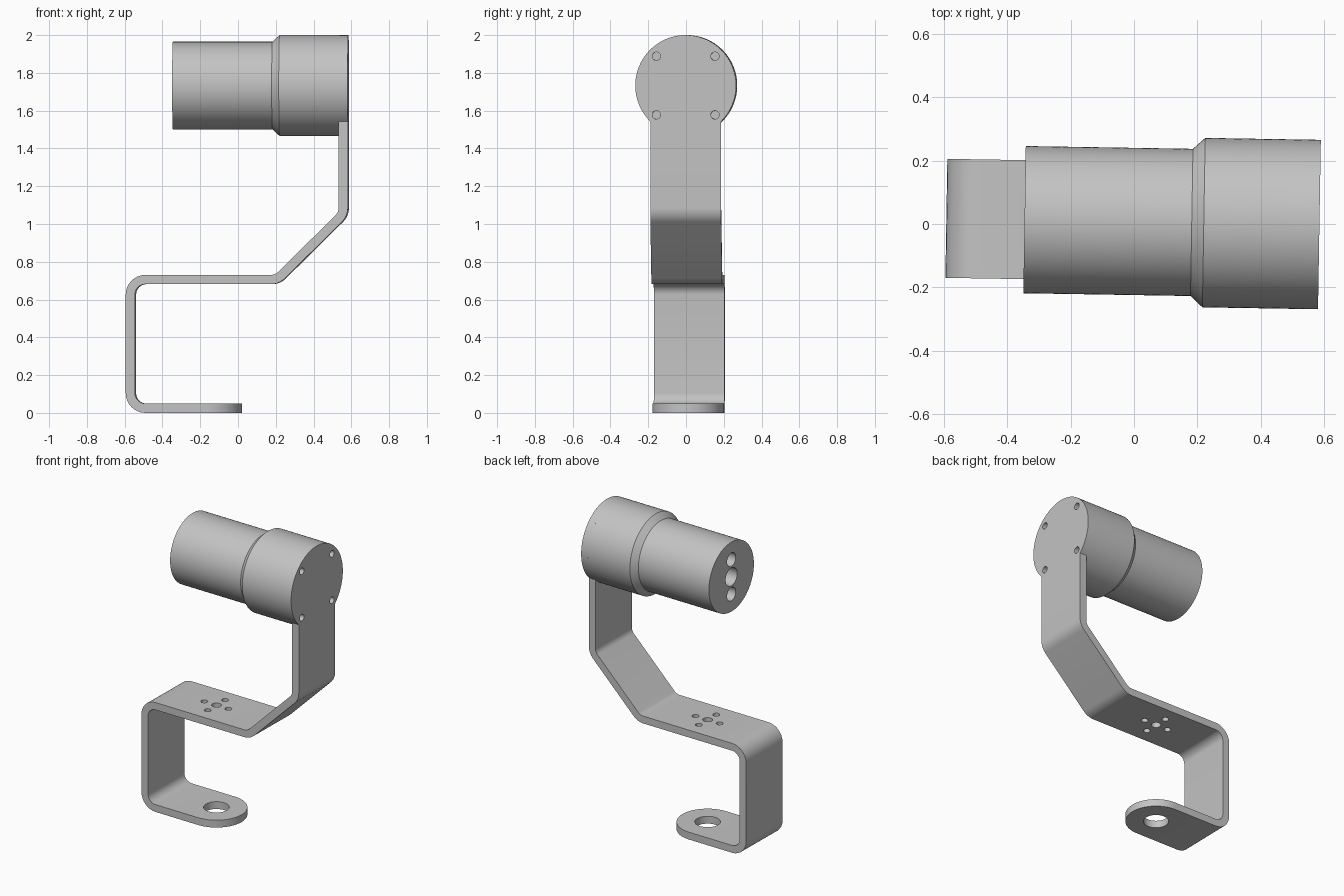
import bpy, bmesh, math
from mathutils import Vector, Matrix

cube = bpy.data.objects.get("Cube")
if cube:
    bpy.data.objects.remove(cube, do_unlink=True)

grey = bpy.data.materials.new("plain grey")
grey.use_nodes = True
grey.diffuse_color = (0.55, 0.55, 0.55, 1)
grey.node_tree.nodes["Principled BSDF"].inputs["Base Color"].default_value = grey.diffuse_color

HALF_T = 0.0245       # half strip thickness
HALF_W = 0.1875       # half strip width
TAB_X = -0.167        # centre of the rounded tab
PLATE_X, PLATE_Z, PLATE_R = 0.56, 1.733, 0.267
BEND = 0.08


def make_object(name, bm):
    bmesh.ops.recalc_face_normals(bm, faces=bm.faces)
    mesh = bpy.data.meshes.new(name)
    bm.to_mesh(mesh)
    bm.free()
    mesh.materials.append(grey)
    obj = bpy.data.objects.new(name, mesh)
    bpy.context.collection.objects.link(obj)
    return obj


def drill(obj, holes):
    """Cut cylinders given as (centre, axis, radius, length)."""
    bm = bmesh.new()
    for centre, axis, radius, length in holes:
        turn = Vector((0, 0, 1)).rotation_difference(Vector(axis)).to_matrix().to_4x4()
        bmesh.ops.create_cone(bm, cap_ends=True, segments=32, radius1=radius, radius2=radius,
                              depth=length, matrix=Matrix.Translation(centre) @ turn)
    cutter = make_object("hole_cutter", bm)
    cutter.hide_render = True
    mod = obj.modifiers.new("holes", 'BOOLEAN')
    mod.operation, mod.solver, mod.object = 'DIFFERENCE', 'EXACT', cutter
    bpy.context.view_layer.objects.active = obj
    bpy.ops.object.modifier_apply(modifier=mod.name)
    bpy.data.objects.remove(cutter, do_unlink=True)


def finish(obj):
    bpy.ops.object.select_all(action='DESELECT')
    obj.select_set(True)
    bpy.context.view_layer.objects.active = obj
    bpy.ops.object.shade_smooth_by_angle(angle=math.radians(30))
    obj.rotation_euler.z = math.radians(-0.95)
    obj.location.y = 0.008


def left_of(d):
    return Vector((-d.y, d.x))


def bend(a, corner, b, steps=8):
    """Positions and directions round one filleted corner, in x and z."""
    turn = math.atan2(a.x * b.y - a.y * b.x, a.dot(b))
    side = math.copysign(BEND, turn)
    centre = corner - a * BEND * math.tan(abs(turn) / 2) + left_of(a) * side
    for k in range(steps + 1):
        d = Matrix.Rotation(turn * k / steps, 2) @ a
        yield centre - left_of(d) * side, d


# Bent strip: stations of (position, direction, half width)
path = [Vector(p) for p in ((TAB_X, HALF_T), (-0.567, HALF_T), (-0.567, 0.706),
                            (0.21, 0.706), (PLATE_X, 1.052), (PLATE_X, PLATE_Z))]
stations = []
for k in range(25):                                    # rounded tab
    t = math.pi / 2 * k / 24
    stations.append((Vector((TAB_X + HALF_W * math.cos(t), HALF_T)), Vector((-1, 0)),
                     HALF_W * math.sin(t)))
for p, q, r in zip(path, path[1:], path[2:]):          # four bends
    stations += [(pos, d, HALF_W) for pos, d in bend((q - p).normalized(), q, (r - q).normalized())]
start = math.asin(HALF_W / PLATE_R)
for k in range(49):                                    # round end plate
    t = start + (math.pi - start) * k / 48
    stations.append((Vector((PLATE_X, PLATE_Z - PLATE_R * math.cos(t))), Vector((0, 1)),
                     PLATE_R * math.sin(t)))

bm = bmesh.new()
rings = []
for pos, d, w in stations:
    n = left_of(d) * HALF_T
    w = max(w, 0.002)
    rings.append([bm.verts.new((pos.x + s * n.x, y, pos.y + s * n.y))
                  for s, y in ((1, w), (1, -w), (-1, -w), (-1, w))])
for r0, r1 in zip(rings, rings[1:]):
    for i in range(4):
        j = (i + 1) % 4
        bm.faces.new((r0[i], r0[j], r1[j], r1[i]))
bm.faces.new(rings[0])
bm.faces.new(rings[-1])
bmesh.ops.dissolve_limit(bm, angle_limit=math.radians(0.5), verts=bm.verts, edges=bm.edges)
bracket = make_object("bent_bracket", bm)

up, along = (0, 0, 1), (1, 0, 0)
holes = [((TAB_X, 0, HALF_T), up, 0.078, 0.2), ((TAB_X, 0, 0.706), up, 0.03, 0.2)]
holes += [((TAB_X + dx, dy, 0.706), up, 0.021, 0.2)
          for dx, dy in ((0.09, 0), (-0.09, 0), (0, 0.09), (0, -0.09))]
holes += [((PLATE_X, y, PLATE_Z + z), along, 0.022, 0.2)
          for y in (-0.155, 0.155) for z in (-0.155, 0.155)]
drill(bracket, holes)
finish(bracket)

# Stepped round housing, turned about the x axis
bm = bmesh.new()
profile = [(-0.345, 0), (-0.345, 0.232), (0.182, 0.232), (0.22, PLATE_R), (0.538, PLATE_R), (0.538, 0)]
verts = [bm.verts.new((x, 0, r)) for x, r in profile]
edges = [bm.edges.new(pair) for pair in zip(verts, verts[1:])]
bmesh.ops.spin(bm, geom=verts + edges, cent=(0, 0, 0), axis=along, angle=math.tau, steps=96)
bmesh.ops.remove_doubles(bm, verts=bm.verts, dist=0.0005)
bmesh.ops.translate(bm, verts=bm.verts, vec=(0, 0, PLATE_Z))
bmesh.ops.dissolve_limit(bm, angle_limit=math.radians(0.5), verts=bm.verts, edges=bm.edges)
housing = make_object("round_housing", bm)
drill(housing, [((-0.345, 0, PLATE_Z + dz), along, radius, 0.4)
                for dz, radius in ((0, 0.06), (0.115, 0.045), (-0.115, 0.045))])
finish(housing)
